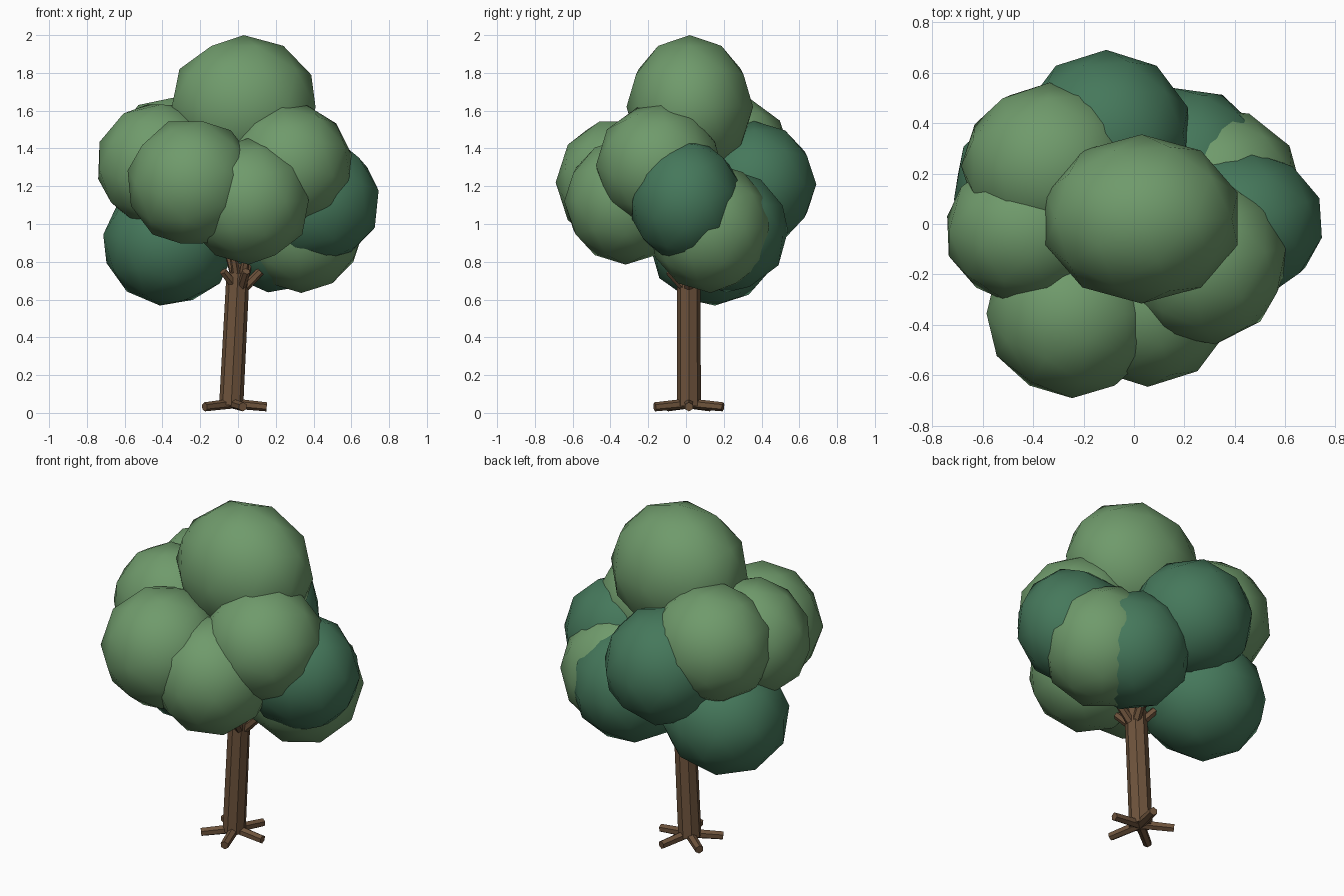
import bpy, math
from mathutils import Vector, Euler

if "Cube" in bpy.data.objects:
    bpy.data.objects.remove(bpy.data.objects["Cube"])


def material(name, rgb):
    m = bpy.data.materials.new(name)
    m.diffuse_color = (*rgb, 1)
    m.use_nodes = True
    m.node_tree.nodes["Principled BSDF"].inputs["Base Color"].default_value = m.diffuse_color
    return m


LIGHT = material("light green leaves", (0.160, 0.325, 0.148))
DARK = material("dark green leaves", (0.060, 0.188, 0.105))
BARK = material("brown bark", (0.155, 0.087, 0.045))


def clump(name, loc, radii, mat, tilt=(0, 0, 0)):
    """Smooth low-poly leaf ball; tilt turns the facets before scaling."""
    bpy.ops.mesh.primitive_ico_sphere_add(subdivisions=2, radius=1)
    ob = bpy.context.object
    ob.name = name
    rot = Euler([math.radians(a) for a in tilt]).to_matrix()
    for v in ob.data.vertices:
        p = rot @ v.co
        v.co = Vector(p[i] * radii[i] for i in range(3))
    ob.location = loc
    ob.data.materials.append(mat)
    bpy.ops.object.shade_smooth()


def limb(name, a, b, r1, r2, sides):
    """Straight tapered stick between two points."""
    a, b = Vector(a), Vector(b)
    d = b - a
    bpy.ops.mesh.primitive_cone_add(vertices=sides, radius1=r1, radius2=r2,
                                    depth=d.length, location=(a + b) / 2)
    ob = bpy.context.object
    ob.name = name
    ob.rotation_euler = d.to_track_quat('Z', 'Y').to_euler()
    ob.data.materials.append(BARK)


# Leaning trunk
limb("trunk", (-0.036, 0.015, 0.04), (0.0, 0.015, 0.74), 0.064, 0.061, 8)

# Five roots and two rings of short branches spread evenly around the trunk
for i in range(5):
    a = math.radians(72 * i)
    c, s = math.cos(a), math.sin(a)
    limb("root", (-0.03, 0.015, 0.05), (-0.03 + 0.182 * c, 0.015 + 0.19 * s, 0.032),
         0.027, 0.024, 6)
    limb("branch", (0.01 + 0.02 * c, 0.015 + 0.02 * s, 0.66),
         (0.01 + 0.11 * c, 0.015 + 0.11 * s, 0.75), 0.026, 0.022, 6)
    limb("upper_branch", (0.01 + 0.02 * s, 0.015 + 0.02 * c, 0.69),
         (0.01 + 0.08 * s, 0.015 + 0.08 * c, 0.90), 0.024, 0.018, 6)

# Sunlit leaf clumps
clump("top_leaves", (0.03, 0.02, 1.62), (0.40, 0.335, 0.38), LIGHT)
clump("front_left_leaves", (-0.245, -0.355, 1.22), (0.345, 0.335, 0.345), LIGHT, (0, 37, 0))
clump("front_low_leaves", (0.055, -0.32, 1.12), (0.335, 0.325, 0.335), LIGHT)
clump("right_leaves", (0.275, -0.145, 1.31), (0.335, 0.335, 0.33), LIGHT, (0, 16, 8))
clump("left_leaves", (-0.42, -0.025, 1.315), (0.335, 0.30, 0.335), LIGHT, (0, 22, 20))
clump("back_left_leaves", (-0.335, 0.23, 1.35), (0.35, 0.33, 0.335), LIGHT, (0, 25, 0))
clump("right_low_leaves", (0.335, 0.13, 0.98), (0.335, 0.33, 0.345), LIGHT, (0, 0, 15))

# Shaded leaf clumps
clump("back_leaves", (-0.11, 0.36, 1.21), (0.34, 0.33, 0.335), DARK)
clump("left_low_leaves", (-0.365, 0.145, 0.90), (0.355, 0.345, 0.335), DARK, (0, 8, -10))
clump("back_right_leaves", (0.205, 0.22, 0.965), (0.335, 0.325, 0.33), DARK, (0, 8, 10))
clump("right_shaded_leaves", (0.415, 0.0, 1.12), (0.34, 0.30, 0.335), DARK, (0, 26, 20))
